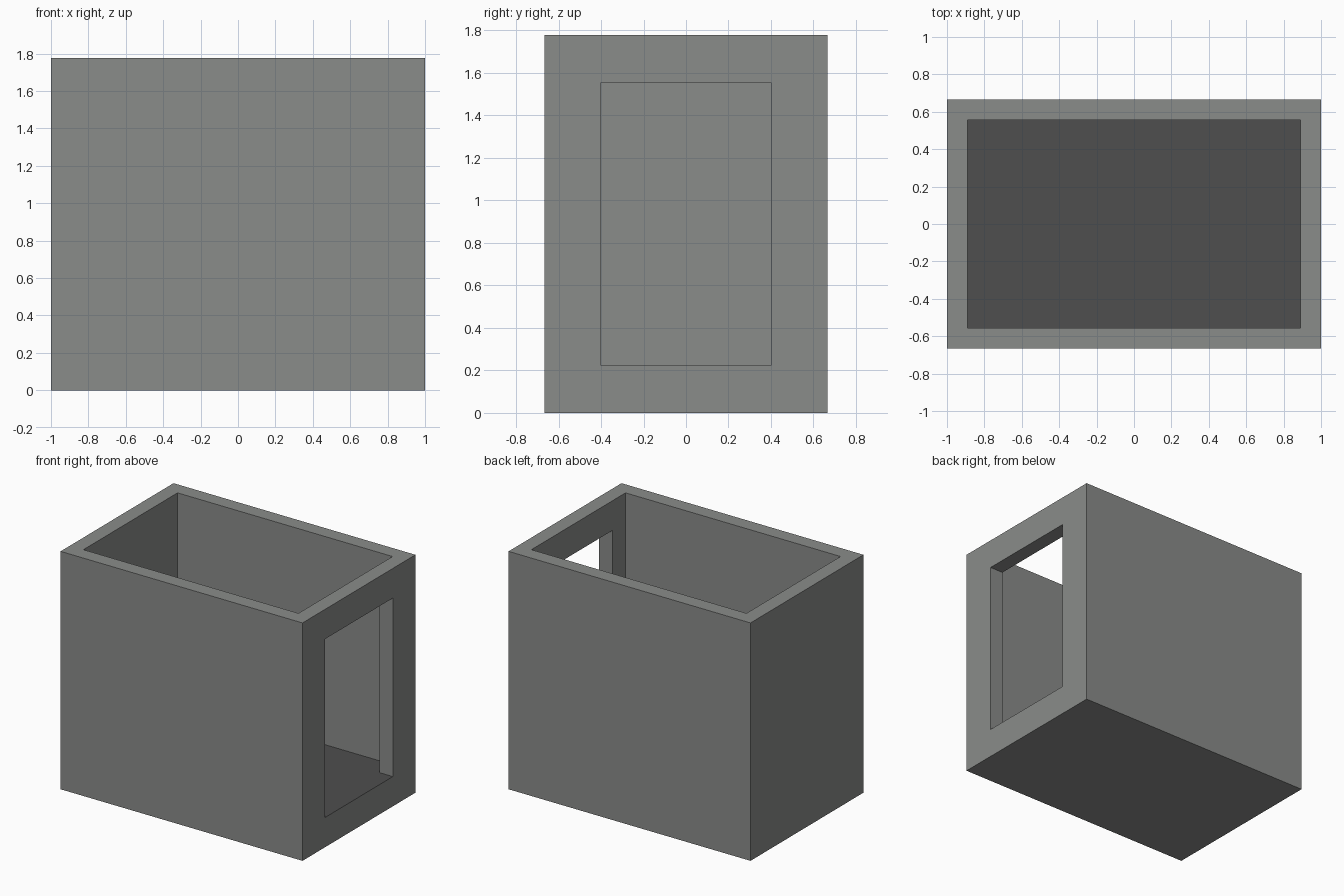
import bpy

if "Cube" in bpy.data.objects:
    bpy.data.objects.remove(bpy.data.objects["Cube"])

U = 1 / 9  # wall thickness; every size is a multiple of it


def material(name, rgb):
    m = bpy.data.materials.new(name)
    m.diffuse_color = (*rgb, 1)
    m.use_nodes = True
    m.node_tree.nodes["Principled BSDF"].inputs["Base Color"].default_value = m.diffuse_color
    return m


def box(name, lo, hi):
    bpy.ops.mesh.primitive_cube_add(size=1)
    o = bpy.context.object
    o.name = name
    for v in o.data.vertices:
        v.co = [(lo[i] if v.co[i] < 0 else hi[i]) * U for i in range(3)]
    return o


def cut(target, cutter):
    cutter.hide_render = True
    mod = target.modifiers.new("cut", 'BOOLEAN')
    mod.operation = 'DIFFERENCE'
    mod.solver = 'EXACT'
    mod.object = cutter
    bpy.context.view_layer.objects.active = target
    bpy.ops.object.modifier_apply(modifier=mod.name)
    bpy.data.objects.remove(cutter, do_unlink=True)


# Solid block hollowed from above, leaving a thick floor and four walls
shell = box("room_shell", (-9, -6, 0), (9, 6, 16))
cut(shell, box("room_cavity", (-8, -5, 2), (8, 5, 18)))

# Doorway through the right wall, sill level with the floor
cut(shell, box("doorway", (7, -3.6, 2), (10, 3.6, 14)))

# Grey walls, dark floor and sill
shell.data.materials.clear()
shell.data.materials.append(material("wall grey", (0.255, 0.262, 0.255)))
shell.data.materials.append(material("floor dark grey", (0.077, 0.077, 0.077)))
for f in shell.data.polygons:
    is_floor = f.normal.z > 0.9 and f.center.z < 3 * U
    f.material_index = 1 if is_floor else 0
    f.use_smooth = False
